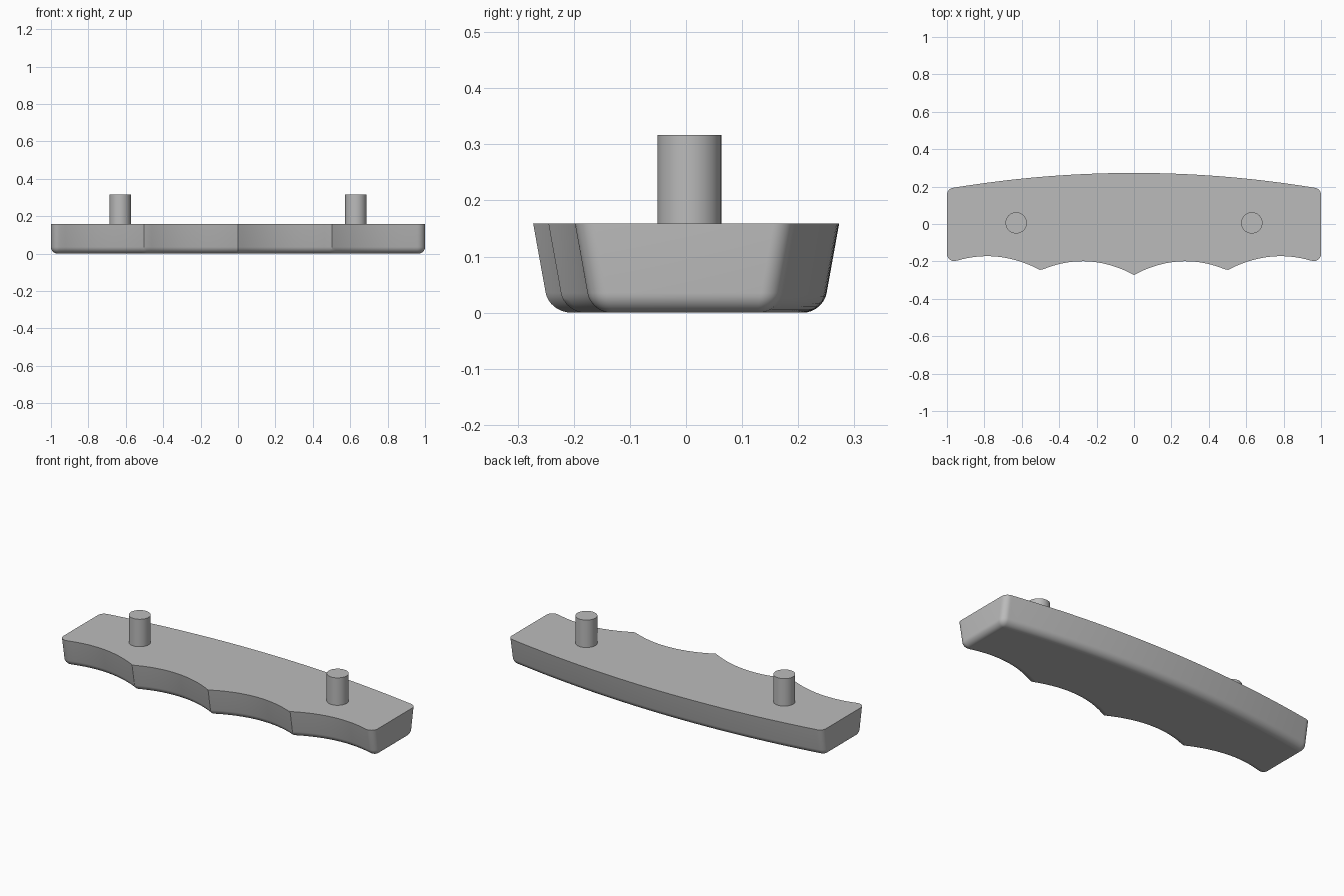
import bpy, bmesh, math
from mathutils import Vector

cube = bpy.data.objects.get("Cube")
if cube:
    bpy.data.objects.remove(cube, do_unlink=True)

TOP, ROUND, DRAFT = 0.159, 0.035, 0.18

grey = bpy.data.materials.new("plain grey")
grey.use_nodes = True
colour = (0.5, 0.5, 0.5, 1)
grey.diffuse_color = colour
grey.node_tree.nodes["Principled BSDF"].inputs["Base Color"].default_value = colour


def curve(x0, x1, steps, peak_x, peak_y, bend):
    """Sample a shallow parabola between two x positions."""
    xs = [x0 + (x1 - x0) * i / steps for i in range(steps + 1)]
    return [Vector((x, peak_y - bend * (x - peak_x) ** 2)) for x in xs]


def corner(cy, a0, a1, radius=0.038, steps=10):
    """Rounded plan corner that touches the end wall."""
    angles = [math.radians(a0 + (a1 - a0) * i / steps) for i in range(steps + 1)]
    return [Vector((1 - radius + radius * math.cos(a), cy + radius * math.sin(a)))
            for a in angles]


def inset(points, distance):
    """Move a counterclockwise outline inward with mitred corners."""
    result = []
    for i, p in enumerate(points):
        a = (p - points[i - 1]).normalized()
        b = (points[(i + 1) % len(points)] - p).normalized()
        na, nb = Vector((-a.y, a.x)), Vector((-b.y, b.x))
        result.append(p + (na + nb) * distance / (1 + na.dot(nb)))
    return result


def finish(obj):
    obj.data.materials.append(grey)
    bpy.ops.object.select_all(action='DESELECT')
    obj.select_set(True)
    bpy.context.view_layer.objects.active = obj
    bpy.ops.object.shade_smooth_by_angle(angle=math.radians(30))


# Plan outline: finger scallops in front, round corners, bowed back
half = curve(0, 0.487, 20, 0.275, -0.199, 0.97)
half += curve(0.503, 0.945, 20, 0.785, -0.172, 0.92)
half += corner(-0.16, -107, 0)
half += corner(0.156, 0, 80)
half += curve(0.96, 0, 24, 0, 0.273, 0.085)
outline = half + [Vector((-p.x, p.y)) for p in reversed(half[1:-1])]

# Layers: drafted wall, then a rounded lower edge
layers = [(TOP, 0)]
for i in range(9):
    a = math.pi / 2 * i / 8
    layers.append((ROUND * (1 - math.sin(a)), ROUND * (1 - math.cos(a))))

bm = bmesh.new()
rings = []
for z, amount in layers:
    shift = DRAFT * (TOP - z)
    drafted = [Vector((p.x, p.y - math.copysign(shift, p.y))) for p in outline]
    rings.append([bm.verts.new((p.x, p.y, z)) for p in inset(drafted, amount)])
for upper, lower in zip(rings, rings[1:]):
    for i in range(len(outline)):
        j = (i + 1) % len(outline)
        bm.faces.new((upper[i], lower[i], lower[j], upper[j]))
bm.faces.new(rings[0])
bm.faces.new(list(reversed(rings[-1])))
mesh = bpy.data.meshes.new("grip_plate")
bm.to_mesh(mesh)
bm.free()
plate = bpy.data.objects.new("grip_plate", mesh)
bpy.context.collection.objects.link(plate)
finish(plate)
for face in mesh.polygons:
    if len(face.vertices) > 4:
        face.use_smooth = False

# Two mounting pegs
for name, x in (("left_peg", 0.63), ("right_peg", -0.63)):
    bpy.ops.mesh.primitive_cylinder_add(vertices=48, radius=0.057, depth=0.197,
                                        location=(x, 0.006, 0.2185))
    peg = bpy.context.object
    peg.name = name
    finish(peg)
